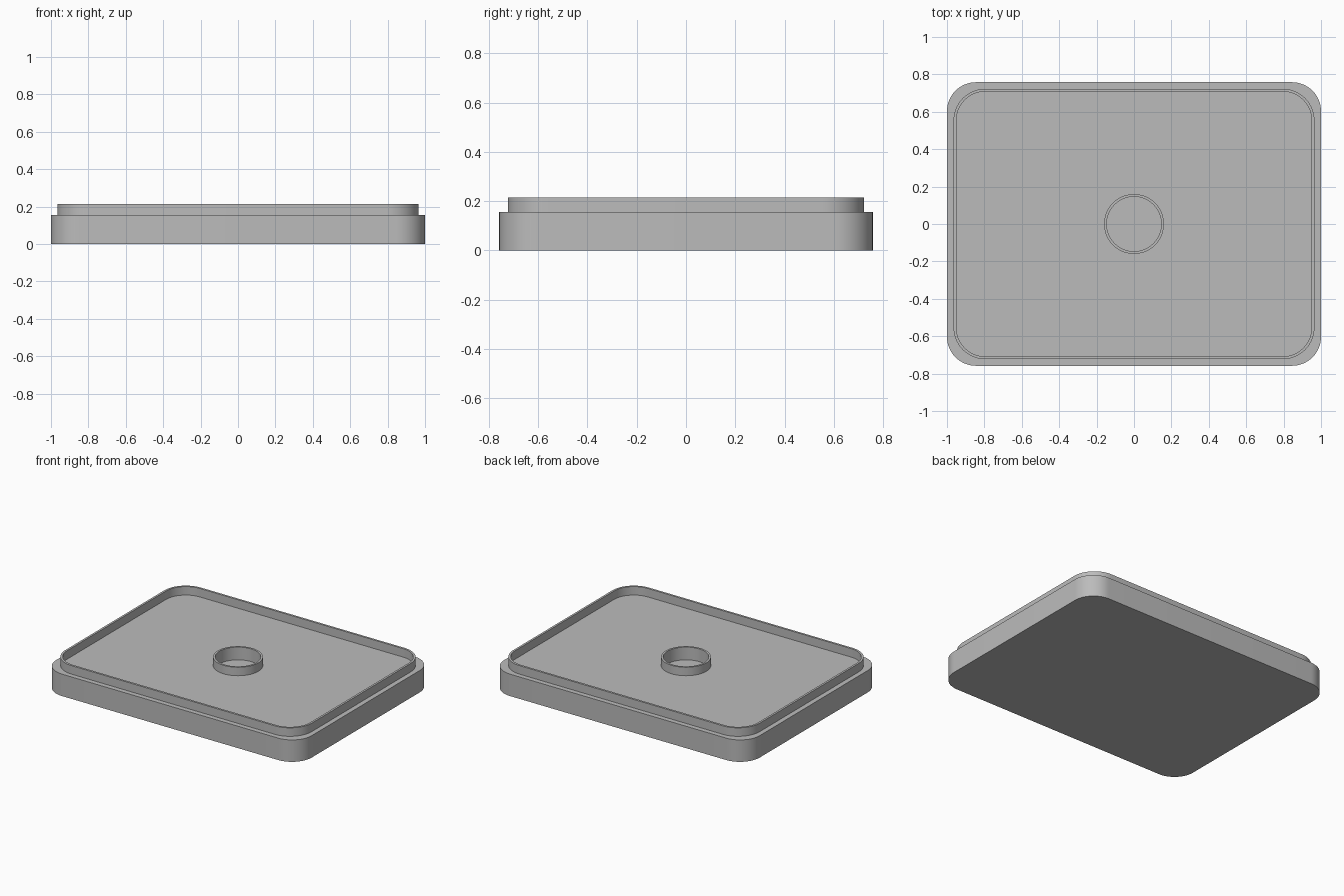
import bpy, bmesh, math

cube = bpy.data.objects.get("Cube")
if cube:
    bpy.data.objects.remove(cube, do_unlink=True)

ARC = 16  # segments per rounded corner

grey = bpy.data.materials.new("plain_grey")
grey.use_nodes = True
colour = (0.5, 0.5, 0.5, 1)
grey.diffuse_color = colour
grey.node_tree.nodes["Principled BSDF"].inputs["Base Color"].default_value = colour


def rounded_loop(half_x, half_y, radius):
    """Outline of a rounded rectangle, anticlockwise."""
    points = []
    for i, (sx, sy) in enumerate([(1, 1), (-1, 1), (-1, -1), (1, -1)]):
        for j in range(ARC + 1):
            a = math.pi / 2 * (i + j / ARC)
            points.append((sx * (half_x - radius) + radius * math.cos(a),
                           sy * (half_y - radius) + radius * math.sin(a)))
    return points


def circle_loop(radius):
    """Circle with as many points as the rounded outline."""
    n = 4 * (ARC + 1)
    return [(radius * math.cos(2 * math.pi * (k + 0.5) / n),
             radius * math.sin(2 * math.pi * (k + 0.5) / n)) for k in range(n)]


def loft(name, sections):
    """Skin stacked outlines and cap both ends."""
    bm = bmesh.new()
    rings = [[bm.verts.new((x, y, z)) for x, y in loop] for loop, z in sections]
    n = len(rings[0])
    for lower, upper in zip(rings, rings[1:]):
        for k in range(n):
            m = (k + 1) % n
            bm.faces.new((lower[k], lower[m], upper[m], upper[k]))
    bm.faces.new(rings[0][::-1])
    bm.faces.new(rings[-1])
    mesh = bpy.data.meshes.new(name)
    bm.to_mesh(mesh)
    bm.free()
    mesh.materials.append(grey)
    obj = bpy.data.objects.new(name, mesh)
    bpy.context.collection.objects.link(obj)
    bpy.ops.object.select_all(action="DESELECT")
    obj.select_set(True)
    bpy.context.view_layer.objects.active = obj
    bpy.ops.object.shade_smooth_by_angle(angle=math.radians(30))
    return obj


FLOOR, TOP, POCKET = 0.155, 0.215, 0.125
body = rounded_loop(1.0, 0.758, 0.155)
lip_outer = rounded_loop(0.965, 0.723, 0.17)
lip_inner = rounded_loop(0.95, 0.708, 0.155)
collar_outer = circle_loop(0.16)
collar_inner = circle_loop(0.146)

# One solid: slab, raised lip, floor, round collar and its pocket
loft("lid", [
    (body, 0), (body, FLOOR),
    (lip_outer, FLOOR), (lip_outer, TOP),
    (lip_inner, TOP), (lip_inner, FLOOR),
    (collar_outer, FLOOR), (collar_outer, TOP),
    (collar_inner, TOP), (collar_inner, POCKET),
])
